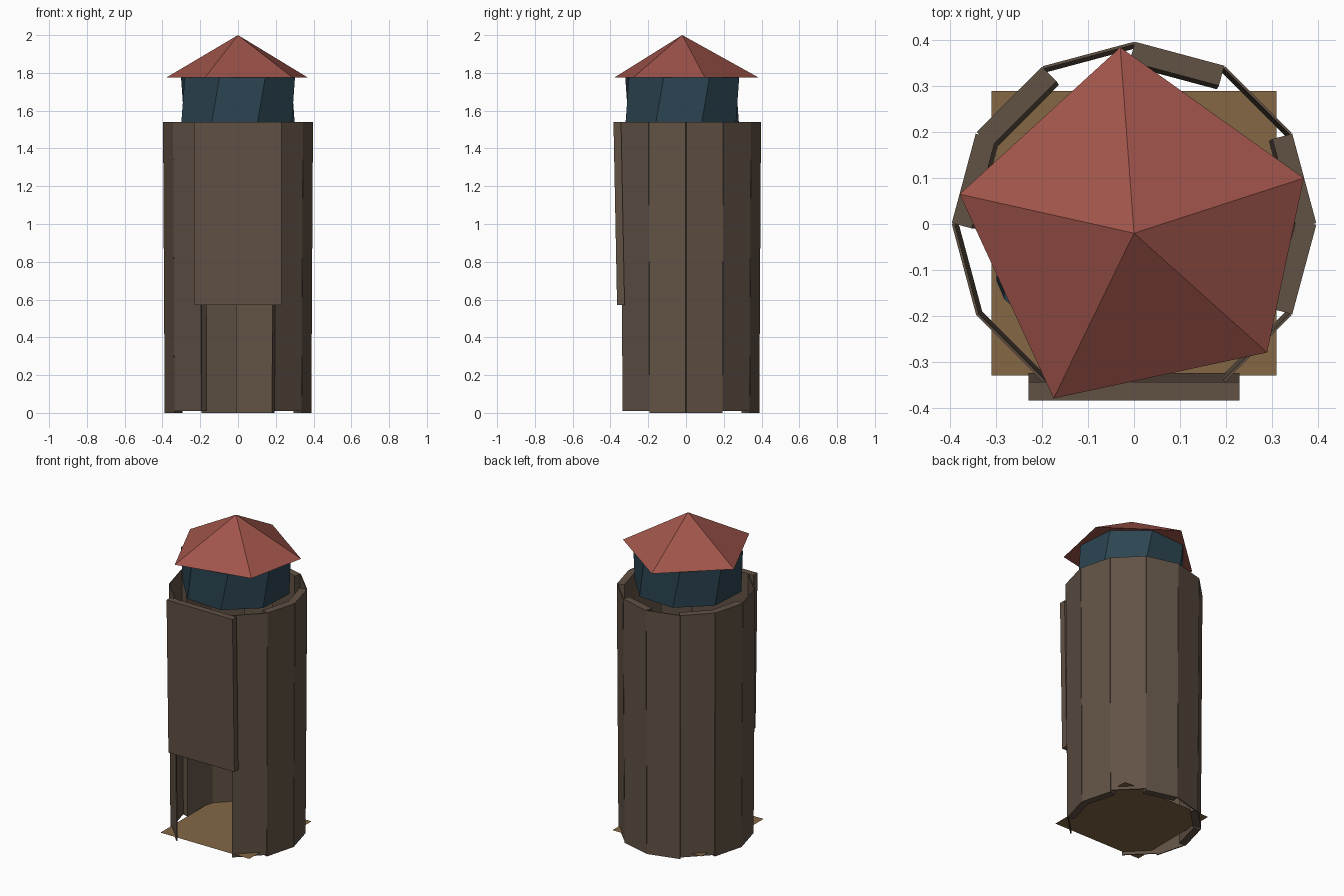
import bpy
from math import cos, sin, radians

if "Cube" in bpy.data.objects:
    bpy.data.objects.remove(bpy.data.objects["Cube"])


def material(name, rgb):
    m = bpy.data.materials.new(name)
    m.diffuse_color = (*rgb, 1)
    m.use_nodes = True
    m.node_tree.nodes["Principled BSDF"].inputs["Base Color"].default_value = m.diffuse_color
    return m


WOOD = material("dark_wood", (0.12, 0.085, 0.06))
TAN = material("floor_wood", (0.23, 0.135, 0.06))
BLUE = material("blue_panel", (0.025, 0.06, 0.085))
RED = material("red_roof", (0.35, 0.09, 0.07))


def make(name, verts, faces, mat):
    me = bpy.data.meshes.new(name)
    me.from_pydata(verts, [], faces)
    me.materials.append(mat)
    ob = bpy.data.objects.new(name, me)
    bpy.context.collection.objects.link(ob)
    return ob


def prism(name, bottom, top, z0, z1, mat):
    """Closed solid between two rings (counter-clockwise) of equal size."""
    n = len(bottom)
    verts = [(x, y, z0) for x, y in bottom] + [(x, y, z1) for x, y in top]
    faces = [tuple(range(n))[::-1], tuple(range(n, 2 * n))]
    faces += [(i, (i + 1) % n, n + (i + 1) % n, n + i) for i in range(n)]
    return make(name, verts, faces, mat)


def polar(r, a):
    return (r * cos(radians(a)), r * sin(radians(a)))


def wall_board(name, angle, half, thick, z0):
    """One side of the twelve-sided wall, flaring slightly outward to the top."""
    def ring(r):
        a, b = polar(r, angle - half), polar(r, angle + half)
        nx, ny = polar(thick, angle)
        return [a, b, (b[0] - nx, b[1] - ny), (a[0] - nx, a[1] - ny)]
    return prism(name, ring(0.388), ring(0.397), z0, 1.54, WOOD)


# wall: ten of the twelve sides, thick boards mixed with thin ones
thick_sides = {-15, 15, 75, 135, 165}
for i in range(10):
    ang = -45 + 30 * i
    thick = ang in thick_sides
    wall_board(f"wall_board_{i + 1}", ang, 14.7 if thick else 15,
               0.045 if thick else 0.006, 0.0 if i % 3 else 0.01)

# front board over the doorway, leaning outward at the top
def slab(y):
    return [(-0.23, y), (0.23, y), (0.23, y + 0.04), (-0.23, y + 0.04)]
prism("front_board", slab(-0.365), slab(-0.384), 0.57, 1.54, WOOD)

# floor: single square sheet whose corners poke through the wall
make("floor", [(-0.31, -0.33, 0.03), (0.31, -0.33, 0.03),
               (0.31, 0.29, 0.03), (-0.31, 0.29, 0.03)], [(0, 1, 2, 3)], TAN)

# upper room: eight sides, top slightly twisted against the bottom
def octagon(turn):
    pts = [polar(0.317, turn + 45 * k) for k in range(8)]
    return [(x, y - 0.02) for x, y in pts]
prism("upper_room", octagon(-116), octagon(-108), 1.54, 1.775, BLUE)

# roof: uneven five-sided pyramid
eaves = [(-0.175, -0.38), (0.29, -0.28), (0.37, 0.10), (-0.03, 0.385), (-0.38, 0.065)]
make("roof", [(x, y, 1.775) for x, y in eaves] + [(0, -0.02, 2.0)],
     [(4, 3, 2, 1, 0)] + [(i, (i + 1) % 5, 5) for i in range(5)], RED)
